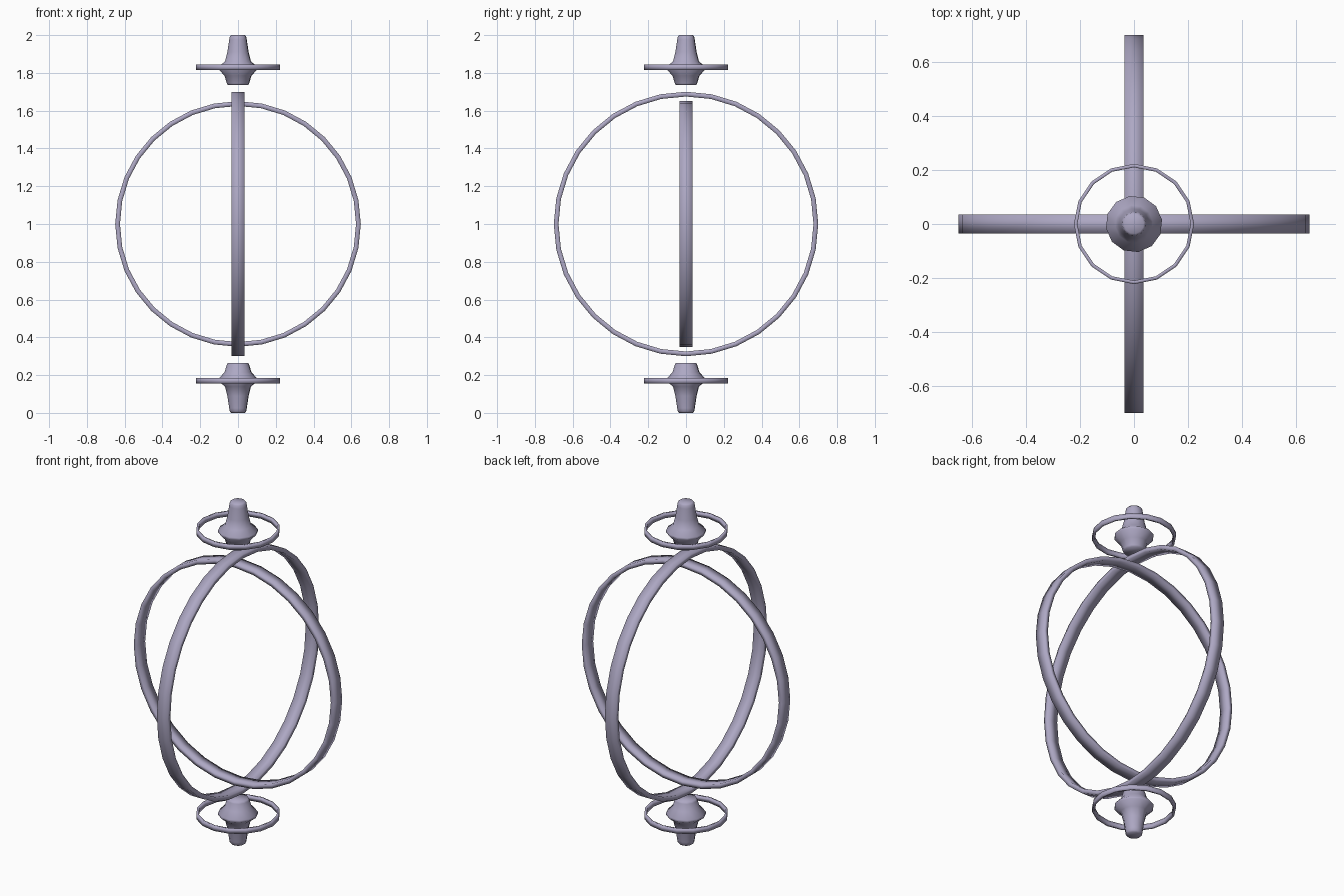
import bpy
import math
from mathutils import Matrix

cube = bpy.data.objects.get("Cube")
if cube:
    bpy.data.objects.remove(cube, do_unlink=True)

COLOUR = (0.42, 0.39, 0.55, 1.0)
metal = bpy.data.materials.new("lavender grey")
metal.use_nodes = True
metal.diffuse_color = COLOUR
metal.node_tree.nodes["Principled BSDF"].inputs["Base Color"].default_value = COLOUR


def lathe(name, profile, sides, matrix, closed, start=0.0):
    """Spin (radius, height) points about the local z axis."""
    n = len(profile)
    verts = []
    for i in range(sides):
        a = start + math.tau * i / sides
        verts += [(r * math.cos(a), r * math.sin(a), h) for r, h in profile]
    faces = []
    for i in range(sides):
        a, b = i * n, (i + 1) % sides * n
        for j in range(n if closed else n - 1):
            k = (j + 1) % n
            faces.append((a + j, b + j, b + k, a + k))
    if not closed:
        faces.append([i * n for i in reversed(range(sides))])
        faces.append([i * n + n - 1 for i in range(sides)])
    mesh = bpy.data.meshes.new(name)
    mesh.from_pydata(verts, [], faces)
    mesh.transform(matrix)
    if matrix.determinant() < 0:
        mesh.flip_normals()
    mesh.materials.append(metal)
    mesh.shade_smooth()
    obj = bpy.data.objects.new(name, mesh)
    bpy.context.collection.objects.link(obj)
    return obj


def band(name, outer, thick, width, sides, matrix):
    """Flat hoop with a rectangular section."""
    inner, h = outer - thick, width / 2
    return lathe(name, [(inner, -h), (outer, -h), (outer, h), (inner, h)],
                 sides, matrix, True)


# Two large crossed hoops
centre = Matrix.Translation((0, 0, 1))
band("inner_hoop", 0.65, 0.025, 0.07, 32,
     centre @ Matrix.Rotation(math.pi / 2, 4, 'X'))
band("outer_hoop", 0.70, 0.025, 0.07, 32,
     centre @ Matrix.Rotation(math.pi / 2, 4, 'Y'))

# Spindle with a floating ring, above and mirrored below
spindle = [(0.055, 0.735), (0.06, 0.745), (0.072, 0.785), (0.105, 0.82),
           (0.105, 0.832), (0.07, 0.86), (0.057, 0.91), (0.047, 0.975),
           (0.044, 0.992), (0.036, 1.0)]
for side, sign in (("top", 1), ("bottom", -1)):
    place = centre @ Matrix.Diagonal((1, 1, sign, 1))
    lathe(side + "_spindle", spindle, 12, place, False, 0.15)
    band(side + "_ring", 0.223, 0.013, 0.028, 16,
         place @ Matrix.Translation((0, 0, 0.83)))
